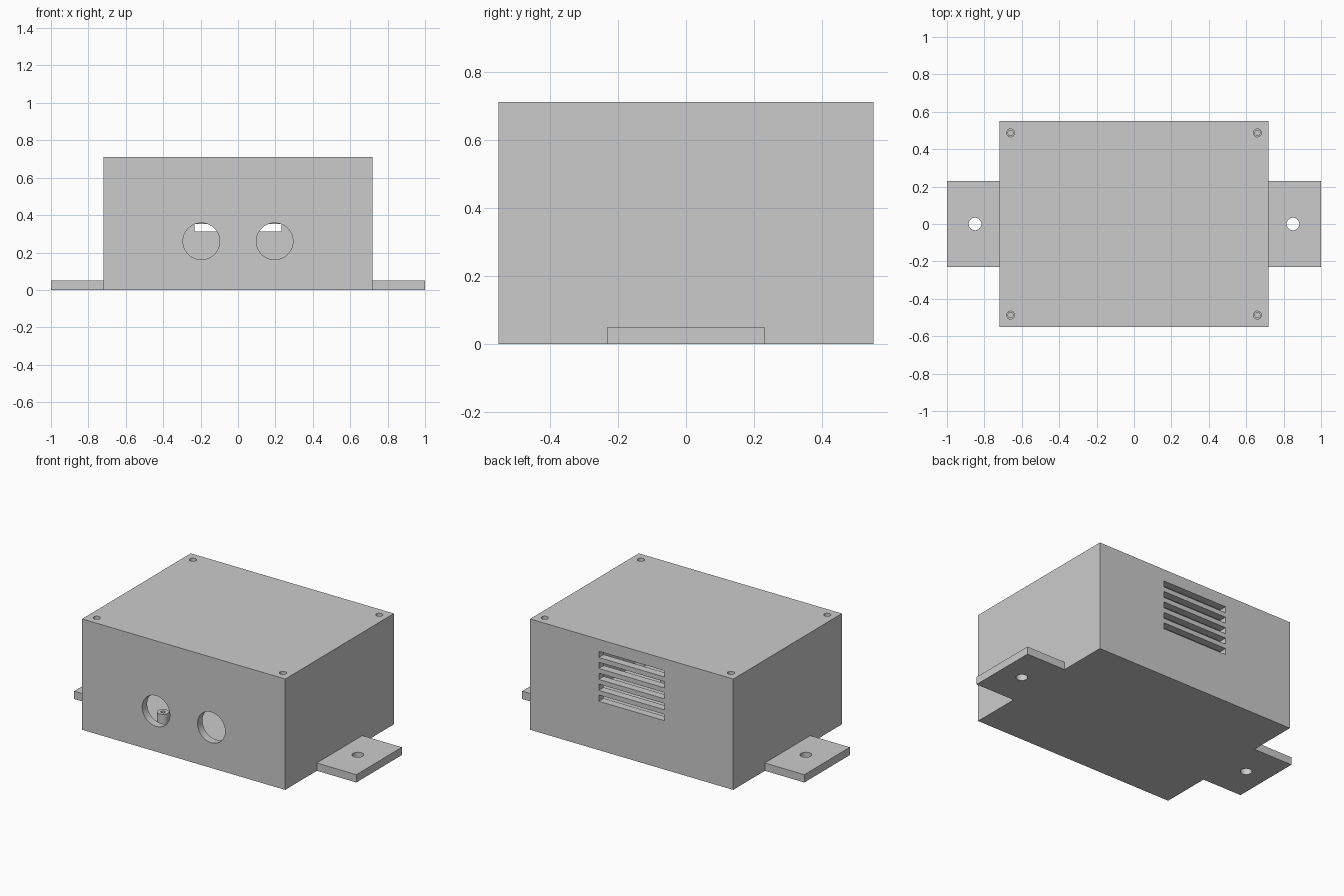
import bpy
from math import radians

if "Cube" in bpy.data.objects:
    bpy.data.objects.remove(bpy.data.objects["Cube"])

W, D, H, T = 0.72, 0.55, 0.71, 0.05   # half width, half depth, height, wall


def box(name, x0, x1, y0, y1, z0, z1):
    bpy.ops.mesh.primitive_cube_add(size=1, location=((x0 + x1) / 2, (y0 + y1) / 2, (z0 + z1) / 2))
    o = bpy.context.object
    o.name = name
    o.scale = (x1 - x0, y1 - y0, z1 - z0)
    bpy.ops.object.transform_apply(location=True, rotation=True, scale=True)
    return o


def rod(name, r, x, y, z0, z1):
    bpy.ops.mesh.primitive_cylinder_add(vertices=40, radius=r, depth=z1 - z0, location=(x, y, (z0 + z1) / 2))
    o = bpy.context.object
    o.name = name
    bpy.ops.object.transform_apply(location=True, rotation=True, scale=True)
    return o


def combine(target, tool, op):
    m = target.modifiers.new(op, 'BOOLEAN')
    m.operation = op
    m.solver = 'EXACT'
    m.object = tool
    bpy.context.view_layer.objects.active = target
    bpy.ops.object.modifier_apply(modifier=m.name)
    bpy.data.objects.remove(tool, do_unlink=True)


def add(tool):
    combine(case, tool, 'UNION')


def cut(tool):
    combine(case, tool, 'DIFFERENCE')


# outer block with a flange bar running through both sides
case = box("enclosure", -W, W, -D, D, 0, H)
add(box("mounting_flange", -1, 1, -0.23, 0.23, 0, T))

# hollow interior
cut(box("cavity", -W + T, W - T, -D + T, D - T, T, H - T))

# corner screw bosses and board standoffs
corners = [(sx, sy) for sx in (-1, 1) for sy in (-1, 1)]
for sx, sy in corners:
    add(rod("screw_boss", 0.05, sx * 0.66, sy * 0.487, 0.03, H - 0.02))
    add(rod("standoff", 0.036, sx * 0.335, sy * 0.28, 0.03, 0.115))

# screw holes and standoff pilot holes
for sx, sy in corners:
    x, y = sx * 0.66, sy * 0.487
    cut(rod("clearance_hole", 0.021, x, y, H - T, H + 0.1))
    cut(rod("pilot_hole", 0.014, x, y, H - 0.3, H - 0.02))
    cut(rod("standoff_hole", 0.014, sx * 0.335, sy * 0.28, 0.06, 0.2))

# flange holes and front cable holes
for s in (-1, 1):
    cut(rod("flange_hole", 0.034, s * 0.85, 0, -0.1, 0.2))
    bpy.ops.mesh.primitive_cylinder_add(vertices=64, radius=0.098, depth=0.2,
                                        location=(s * 0.196, -D, 0.26), rotation=(radians(90), 0, 0))
    cut(bpy.context.object)

# rear ventilation slots
for i in range(5):
    z = 0.313 + 0.07 * i
    cut(box("vent_slot", -0.233, 0.233, D - 0.1, D + 0.1, z, z + 0.04))

# smooth round surfaces, crisp edges
bpy.ops.object.select_all(action='DESELECT')
case.select_set(True)
bpy.context.view_layer.objects.active = case
bpy.ops.object.shade_smooth_by_angle(angle=radians(30))
